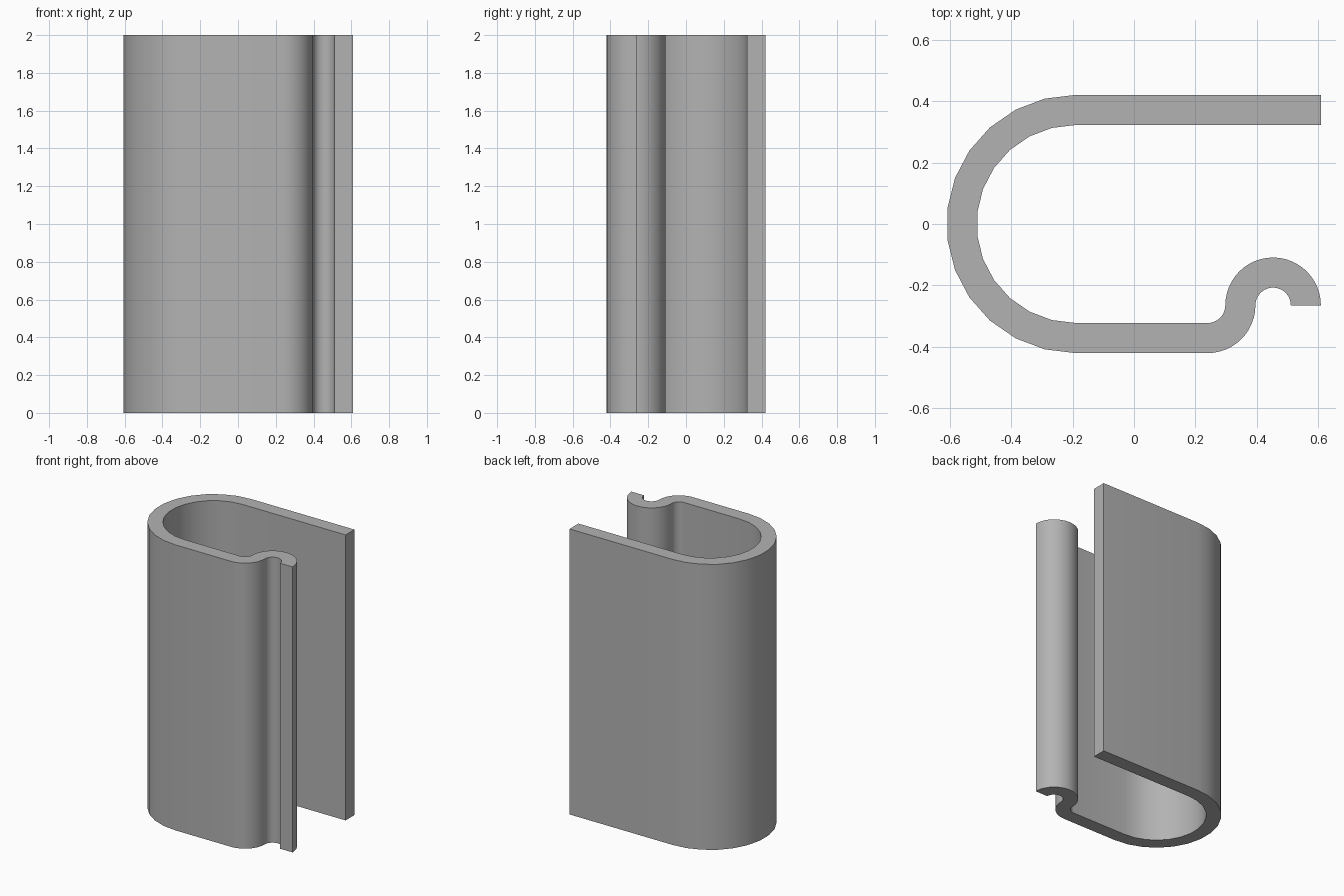
import bpy, bmesh
from math import sin, cos, radians
from mathutils import Vector

if "Cube" in bpy.data.objects:
    bpy.data.objects.remove(bpy.data.objects["Cube"], do_unlink=True)

HEIGHT = 2.0
HALF = 0.049        # half the sheet thickness
END_X = 0.608       # open end of the clip
BEND_R = 0.371      # mid radius of the large bend
LIP_R = 0.1065      # mid radius of the lip curves
LIP_Y = LIP_R - BEND_R

steel = bpy.data.materials.new("plain_grey")
steel.use_nodes = True
grey = (0.45, 0.45, 0.45, 1.0)
steel.diffuse_color = grey
steel.node_tree.nodes["Principled BSDF"].inputs["Base Color"].default_value = grey


def arc(cx, cy, radius, start, end, steps, side=1):
    """Pairs of points on the outer and inner face of a bent sheet."""
    pairs = []
    for i in range(steps + 1):
        a = radians(start + (end - start) * i / steps)
        ray, centre = Vector((cos(a), sin(a), 0)), Vector((cx, cy, 0))
        pairs.append((centre + ray * (radius + side * HALF),
                      centre + ray * (radius - side * HALF)))
    return pairs


# Cross-section: flat back wall, large bend, flat front wall, S-shaped lip
lip_x = END_X - HALF - LIP_R
section = [(Vector((END_X, BEND_R + HALF, 0)), Vector((END_X, BEND_R - HALF, 0)))]
section += arc(-0.19, 0, BEND_R, 90, 270, 13)
section += arc(lip_x - 2 * LIP_R, LIP_Y, LIP_R, -90, 0, 12)
section += arc(lip_x, LIP_Y, LIP_R, 180, 0, 24, side=-1)[1:]

# Bent sheet clip, raised from its cross-section
bm = bmesh.new()
rows = [[bm.verts.new(p) for p in pair] for pair in section]
for (a, b), (c, d) in zip(rows, rows[1:]):
    bm.faces.new((a, b, d, c))
raised = bmesh.ops.extrude_face_region(bm, geom=bm.faces[:])
top = [v for v in raised["geom"] if isinstance(v, bmesh.types.BMVert)]
bmesh.ops.translate(bm, verts=top, vec=(0, 0, HEIGHT))
bmesh.ops.recalc_face_normals(bm, faces=bm.faces[:])
mesh = bpy.data.meshes.new("bent_clip")
bm.to_mesh(mesh)
bm.free()
mesh.materials.append(steel)
clip = bpy.data.objects.new("bent_clip", mesh)
bpy.context.collection.objects.link(clip)

# Smooth bends with crisp ends
bpy.ops.object.select_all(action="DESELECT")
clip.select_set(True)
bpy.context.view_layer.objects.active = clip
bpy.ops.object.shade_smooth_by_angle(angle=radians(30))
